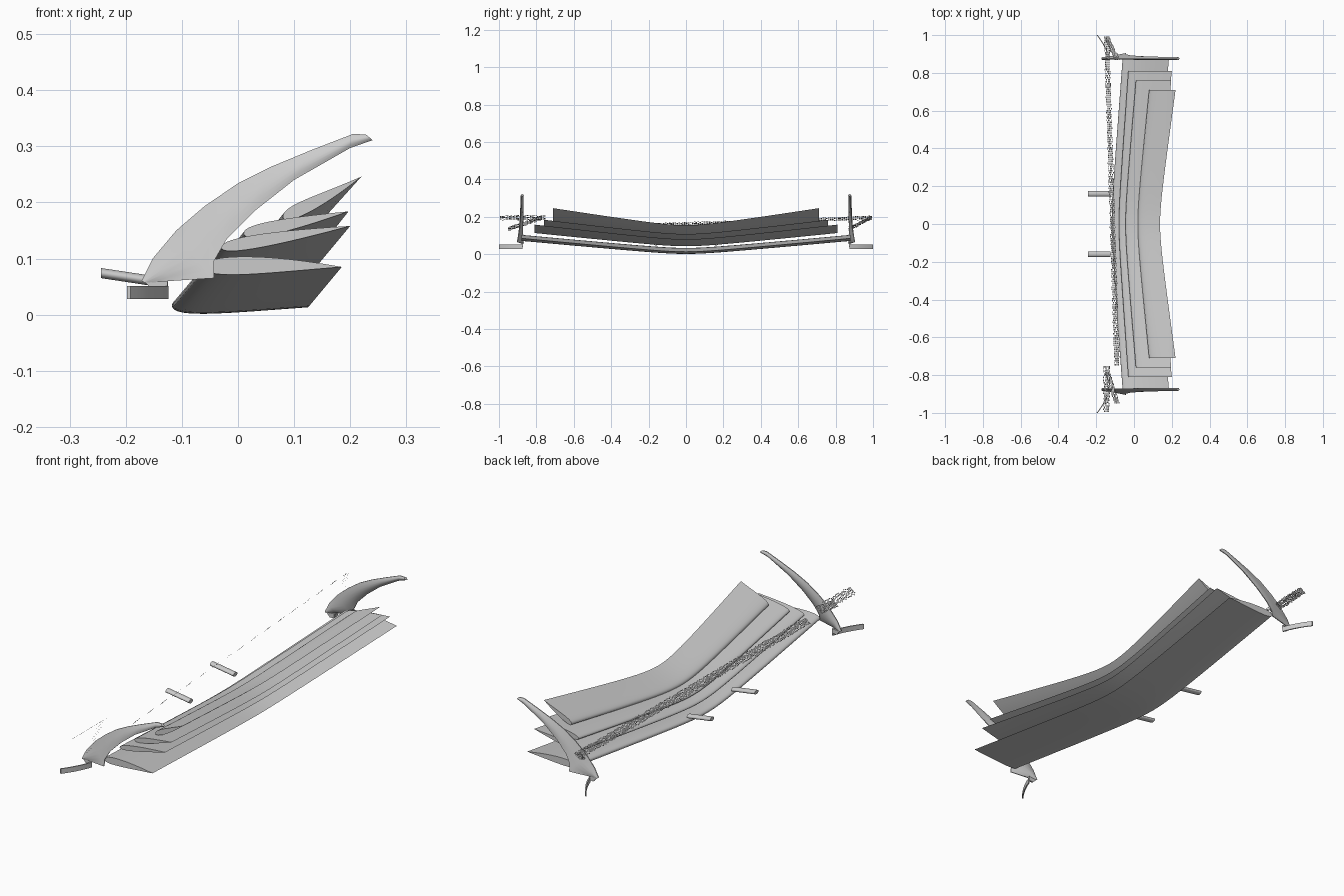
import bpy, bmesh, math, random
from mathutils import Vector

random.seed(4)
cube = bpy.data.objects.get("Cube")
if cube:
    bpy.data.objects.remove(cube, do_unlink=True)

grey = bpy.data.materials.new("plain_grey")
grey.use_nodes = True
colour = (0.6, 0.6, 0.6, 1)
grey.diffuse_color = colour
grey.node_tree.nodes["Principled BSDF"].inputs["Base Color"].default_value = colour


def finish(name, bm, smooth=True):
    bmesh.ops.recalc_face_normals(bm, faces=bm.faces)
    mesh = bpy.data.meshes.new(name)
    bm.to_mesh(mesh)
    bm.free()
    mesh.materials.append(grey)
    obj = bpy.data.objects.new(name, mesh)
    bpy.context.collection.objects.link(obj)
    if smooth:
        bpy.ops.object.select_all(action='DESELECT')
        obj.select_set(True)
        bpy.context.view_layer.objects.active = obj
        bpy.ops.object.shade_smooth_by_angle(angle=math.radians(40))
    return obj


def loft(name, rings):
    """Skin closed rings and cap both ends."""
    bm = bmesh.new()
    rows = [[bm.verts.new(p) for p in ring] for ring in rings]
    n = len(rows[0])
    for a, b in zip(rows, rows[1:]):
        for i in range(n):
            j = (i + 1) % n
            bm.faces.new((a[i], a[j], b[j], b[i]))
    bm.faces.new(rows[0])
    bm.faces.new(rows[-1])
    return finish(name, bm)


def wing(name, half_span, lead_mid, trail_mid, lead_tip, trail_tip, thick, camber):
    """Swept, raised-tip wing element with an airfoil section."""
    steps, count, soft = 40, 14, 0.13
    rings = []
    for s in range(steps + 1):
        y = half_span * (2 * s / steps - 1)
        f = (math.hypot(y, soft) - soft) / (math.hypot(half_span, soft) - soft)
        lead = Vector(lead_mid).lerp(Vector(lead_tip), f)
        trail = Vector(trail_mid).lerp(Vector(trail_tip), f)
        ring = []
        for side in (1, -1):
            for k in range(count):
                c = k / count
                u = (1 - c) ** 2 if side > 0 else c ** 2
                p = lead.lerp(trail, u)
                z = p.y + camber * 4 * u * (1 - u)
                z += side * thick * 2 * (math.sqrt(u) - u)
                ring.append((p.x, y, z))
        rings.append(ring)
    return loft(name, rings)


# Stacked wing elements
wing("main_plane", 0.88, (-0.118, 0.016), (0.125, 0.013), (-0.06, 0.085), (0.185, 0.085), 0.032, 0.003)
wing("lower_flap", 0.81, (-0.08, 0.05), (0.135, 0.08), (-0.03, 0.12), (0.2, 0.158), 0.024, 0.0)
wing("middle_flap", 0.76, (-0.045, 0.075), (0.137, 0.108), (0.01, 0.145), (0.197, 0.184), 0.024, -0.001)
wing("upper_flap", 0.71, (0.02, 0.1), (0.138, 0.155), (0.08, 0.175), (0.22, 0.246), 0.026, -0.004)

# Swept end plates: pairs of upper and lower edge points
UPPER = [(-0.172, 0.06), (-0.152, 0.1), (-0.11, 0.15), (-0.06, 0.193), (0, 0.234),
         (0.06, 0.264), (0.13, 0.293), (0.205, 0.322), (0.228, 0.321)]
LOWER = [(-0.165, 0.056), (-0.12, 0.06), (-0.043, 0.065), (-0.043, 0.095), (-0.02, 0.135),
         (0.03, 0.185), (0.1, 0.24), (0.2, 0.297), (0.24, 0.311)]
FLARE = [0, 0.012, 0.028, 0.022, 0.016, 0.012, 0.008, 0.004, 0]


def end_plate(name, side):
    rings = []
    for up, low, flare in zip(UPPER, LOWER, FLARE):
        inner, outer = [], []
        for k in range(7):
            t = k / 6
            p = Vector(up).lerp(Vector(low), t)
            y = 0.875 + flare * t * t
            half = 0.002 + 0.006 * math.sin(math.pi * t)
            inner.append((p.x, side * (y - half), p.y))
            outer.append((p.x, side * (y + half), p.y))
        rings.append(inner + outer[::-1])
    return loft(name, rings)


def foot_blade(name, side):
    """Curved upright blade running outward below the end plate."""
    rings = []
    for k in range(9):
        t = k / 8
        y = 0.875 + 0.125 * t
        x = -0.127 - 0.068 * (0.6 * t + 0.4 * t * t)
        rings.append([(x + dx, side * y, z) for dx, z in
                      ((-0.003, 0.028), (0.003, 0.028), (0.003, 0.051), (-0.003, 0.051))])
    return loft(name, rings)


def foot_bracket(name, side):
    profile = [(-0.148, 0.038), (-0.127, 0.04), (-0.125, 0.06), (-0.165, 0.057)]
    return loft(name, [[(x, side * y, z) for x, z in profile] for y in (0.872, 0.88)])


def mount_tube(name, side):
    rings = []
    for x, z in ((-0.244, 0.074), (-0.125, 0.056)):
        rings.append([(x, side * 0.16 + 0.014 * math.cos(a), z + 0.009 * math.sin(a))
                      for a in (math.tau * k / 24 for k in range(24))])
    return loft(name, rings)


for label, side in (("near", -1), ("far", 1)):
    end_plate(label + "_end_plate", side)
    foot_blade(label + "_foot_blade", side)
    foot_bracket(label + "_foot_bracket", side)
    mount_tube(label + "_mount_tube", side)


def speckled_strip(name, start, end, count):
    """Ribbon of tiny loose flakes."""
    a, b = Vector(start), Vector(end)
    across = Vector((0.8, 0, 0.6))
    along = Vector((0, 0.004, 0))
    bm = bmesh.new()
    for k in range(count):
        t = (k + 0.5) / count
        width = 0.042 if a.z == b.z else 0.034
        for row in range(5):
            p = a.lerp(b, t) + across * width * ((row + random.random()) / 5 - 0.5)
            w = across * 0.0025
            corners = (p - along - w, p + along - w, p + along + w, p - along + w)
            bm.faces.new([bm.verts.new(c) for c in corners])
    return finish(name, bm, smooth=False)


# Speckled strips above the leading edge
HIGH, LOW = (-0.145, 0.195), (-0.09, 0.135)


def at(xz, y):
    return (xz[0], y, xz[1])


speckled_strip("long_strip", at(LOW, -0.75), at(HIGH, 0.995), 170)
speckled_strip("near_top_strip", at(HIGH, -0.995), at(HIGH, -0.75), 26)
speckled_strip("near_slant_strip", at(HIGH, -0.77), at(LOW, -0.95), 26)
speckled_strip("far_slant_strip", at(HIGH, 0.99), at(LOW, 0.87), 26)
